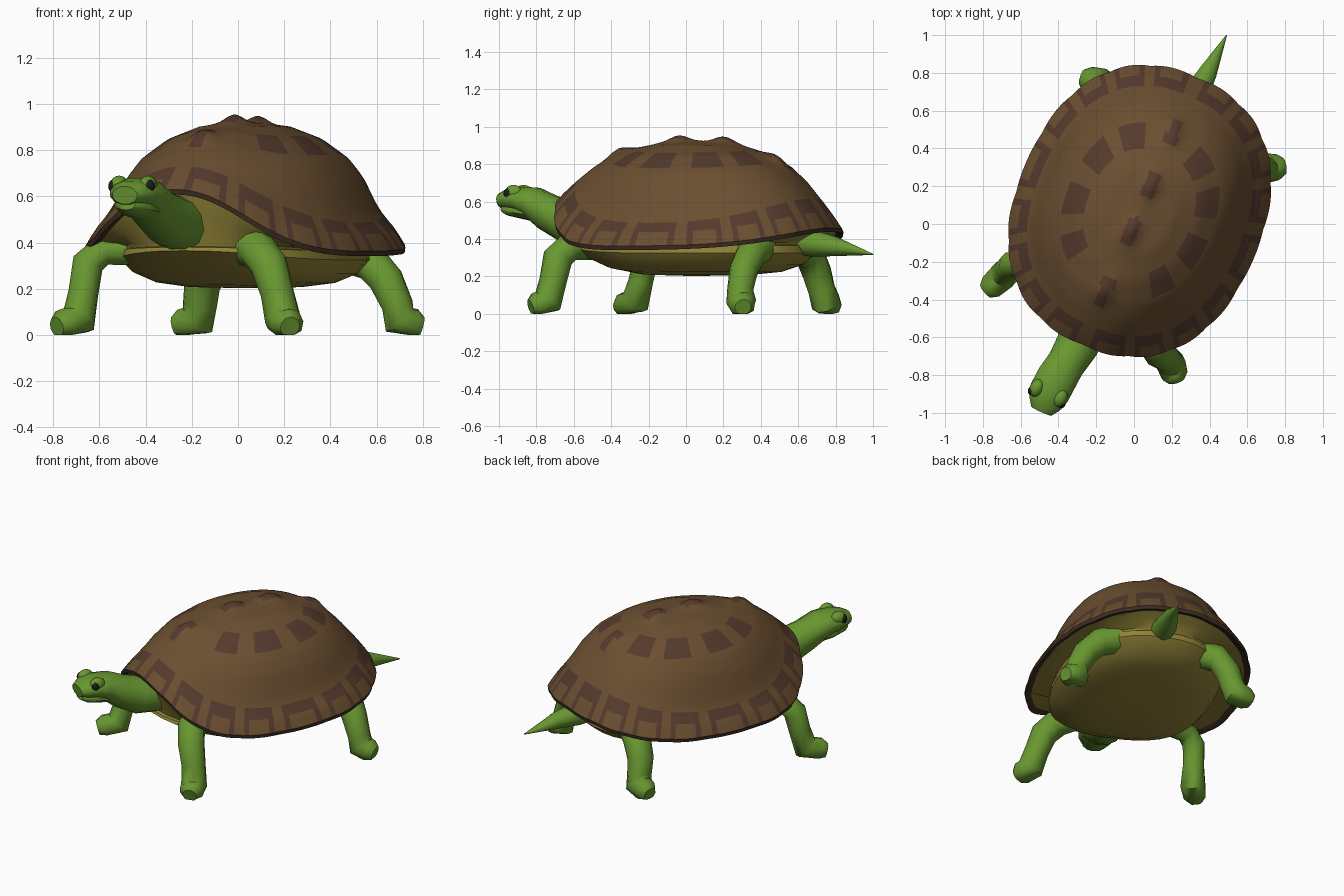
import bpy, bmesh, math
from mathutils import Vector

if "Cube" in bpy.data.objects:
    bpy.data.objects.remove(bpy.data.objects["Cube"])

TURN = math.radians(23.5)
CA, SA = math.cos(TURN), math.sin(TURN)


def world(u, v, z):
    """Body frame (u across, v towards tail) to the turned pose."""
    return Vector((u * CA + v * SA, -u * SA + v * CA, z))


def material(name, rgb):
    m = bpy.data.materials.new(name)
    m.diffuse_color = (*rgb, 1)
    m.use_nodes = True
    m.node_tree.nodes["Principled BSDF"].inputs["Base Color"].default_value = m.diffuse_color
    return m


BROWN = material("shell_brown", (0.145, 0.077, 0.030))
PATCH = material("shell_patch", (0.090, 0.042, 0.026))
DARK = material("shell_rim_dark", (0.045, 0.025, 0.015))
GREEN = material("skin_green", (0.14, 0.31, 0.03))
YELLOW = material("belly_yellow", (0.29, 0.23, 0.04))
BLACK = material("eye_black", (0.012, 0.012, 0.012))


def loft(name, rings, mats, pick=None, angle=35):
    bm = bmesh.new()
    rows = [[bm.verts.new(p) for p in r] for r in rings]
    n = len(rows[0])
    for i in range(len(rows) - 1):
        for j in range(n):
            k = (j + 1) % n
            f = bm.faces.new((rows[i][j], rows[i][k], rows[i + 1][k], rows[i + 1][j]))
            if pick:
                f.material_index = pick(i, j)
    bm.faces.new(rows[0])
    bm.faces.new(rows[-1])
    bmesh.ops.recalc_face_normals(bm, faces=bm.faces)
    me = bpy.data.meshes.new(name)
    bm.to_mesh(me)
    bm.free()
    ob = bpy.data.objects.new(name, me)
    bpy.context.collection.objects.link(ob)
    for m in mats:
        me.materials.append(m)
    bpy.ops.object.select_all(action='DESELECT')
    ob.select_set(True)
    bpy.context.view_layer.objects.active = ob
    bpy.ops.object.shade_smooth_by_angle(angle=math.radians(angle))
    return ob


def tube(name, path, mat, sides=10, angle=50):
    """Path entries: x, y, z, half width and optional half height."""
    pts = [Vector(p[:3]) for p in path]
    rings, q, last = [], None, None
    for i, p in enumerate(path):
        t = (pts[min(i + 1, len(pts) - 1)] - pts[max(i - 1, 0)]).normalized()
        q = t.to_track_quat('Z', 'Y') if q is None else last.rotation_difference(t) @ q
        last = t
        ring = []
        for k in range(sides):
            a = 2 * math.pi * (k + 0.5) / sides
            c = pts[i] + q @ Vector((p[3] * math.cos(a), p[-1] * math.sin(a), 0))
            c.z = max(c.z, 0.0)
            ring.append(c)
        rings.append(ring)
    return loft(name, rings, [mat], angle=angle)


def outline(phi):
    """Rounded shell outline, phi = 0 at the front."""
    s, c = math.sin(phi), math.cos(phi)
    e = 2 / 2.3
    return math.copysign(abs(s) ** e, s), -math.copysign(abs(c) ** e, c)


def rim_z(phi):
    d = math.degrees(abs((phi + math.pi) % (2 * math.pi) - math.pi))
    return 0.36 + 0.27 * math.exp(-(d / 34) ** 2) + 0.10 * math.exp(-((180 - d) / 50) ** 2)


# Domed shell with keel bumps, rim patches and a turned-in lip
STEP, SEG, RINGS = 8, 144, 28
PROFILE = [(0, 1), (.28, .96), (.48, .86), (.64, .71), (.76, .53), (.87, .31), (.95, .13), (1, 0)]
KEEL = (-0.39, -0.04, 0.22, 0.53)


def height(s, phi):
    s = s + 0.055 * math.sin(phi) ** 2 * math.exp(-((s - 0.84) / 0.09) ** 2)
    for (a, ha), (b, hb) in zip(PROFILE, PROFILE[1:]):
        if s <= b:
            return ha + (hb - ha) * (s - a) / (b - a)
    return 0


def shell_ring(s, lift=None):
    ring = []
    for j in range(SEG):
        phi = 2 * math.pi * j / SEG
        a, b = outline(phi)
        k = s * (1 + 0.010 * s ** 8 * (abs(math.sin(math.pi * j / STEP)) - 0.6))
        u, v = 0.652 * k * a, 0.075 + 0.772 * k * b
        zr = rim_z(phi)
        if lift is None:
            z = zr + (0.925 - zr) * height(s, phi)
            z += sum(0.036 * math.exp(-(u / 0.05) ** 2 - ((v - c) / 0.07) ** 2) for c in KEEL)
        else:
            z = zr + lift
        ring.append(world(u, v, z))
    return ring


def shell_colour(i, j):
    if i >= RINGS:
        return 2
    s, phi = (i + 0.5) / RINGS, 2 * math.pi * (j + 0.5) / SEG
    if s > 0.84:                                   # arched rim patches
        edge = j % STEP
        if s < 0.92:
            return 1 if 2 <= edge <= 5 or (edge in (1, 6) and s > 0.87) else 0
        return 1 if edge in (1, 6) else 0
    back = 180 - abs(math.degrees(phi) - 360 * (phi > math.pi))
    if 0.43 < s < 0.6 and any(abs(back - c) < 11 for c in (31, 67, 100, 135)):
        return 1                                   # side row patches
    a, b = outline(phi)
    u, v = 0.652 * s * a, 0.075 + 0.772 * s * b
    return 1 if abs(u) < 0.035 and any(abs(v - c) < 0.075 for c in KEEL) else 0


rings = [shell_ring(max(i / RINGS, 0.005)) for i in range(RINGS + 1)]
rings += [shell_ring(s, l) for s, l in ((0.995, -0.022), (0.95, -0.012), (0.86, 0.06))]
loft("shell", rings, [BROWN, PATCH, DARK], shell_colour)


# Belly plate, and the soft body flaring from the plate to the shell rim
def belly_ring(k, z, front=0.0, follow=0.0, n=36):
    ring = []
    for j in range(n):
        phi = 2 * math.pi * j / n
        a, b = outline(phi)
        u, v = 0.01 + 0.49 * k * a, 0.05 + 0.665 * k * b
        zz = z + front * max(0, -b) ** 3
        u += (0.652 * 0.955 * a - u) * follow
        v += (0.075 + 0.772 * 0.955 * b - v) * follow
        zz += (rim_z(phi) - 0.008 - zz) * follow
        ring.append(world(u, v, zz))
    return ring


loft("belly_plate", [belly_ring(*r) for r in (
    (0.05, .203), (0.45, .207, .01), (0.72, .225, .04), (0.9, .265, .06),
    (1.0, .325, .04), (0.99, .365, .015), (0.9, .375, .015))], [YELLOW], angle=30)
loft("body", [belly_ring(*r) for r in (
    (0.8, .32), (0.95, .335, .03), (0.96, .375, .02, .1), (0.97, .39, 0, .6), (1, .4, 0, 1))], [YELLOW])

# Legs: hip or shoulder, knee, ankle, rounded toe
LEGS = {
    "front_left_leg": [(.02, -.42, .38, .09), (.085, -.61, .37, .085), (.135, -.685, .30, .082),
                       (.17, -.71, .18, .074), (.195, -.74, .065, .08), (.215, -.80, .045, .072),
                       (.225, -.83, .035, .045)],
    "front_right_leg": [(-.40, -.20, .38, .08), (-.58, -.20, .37, .068), (-.65, -.215, .31, .07),
                        (-.67, -.24, .18, .066), (-.69, -.27, .065, .078), (-.755, -.33, .045, .07),
                        (-.785, -.355, .035, .045)],
    "back_left_leg": [(.43, .41, .37, .09), (.57, .35, .32, .085), (.64, .31, .24, .078),
                      (.69, .29, .13, .07), (.70, .295, .065, .08), (.76, .30, .045, .07),
                      (.795, .305, .035, .045)],
    "back_right_leg": [(.02, .56, .36, .09), (-.10, .66, .32, .085), (-.155, .70, .22, .08),
                       (-.165, .725, .13, .074), (-.175, .745, .065, .082), (-.24, .765, .045, .07),
                       (-.275, .775, .035, .045)],
}
for name, path in LEGS.items():
    tube(name, path, GREEN)

# Tail
tube("tail", [(.26, .54, .40, .08), (.33, .69, .375, .07), (.39, .80, .36, .052), (.49, 1.0, .318, .003)], GREEN)

# Neck and head, with a separate lower jaw under the beak
tube("neck_and_head", [
    (-.20, -.42, .47, .13, .12), (-.30, -.64, .495, .118, .115), (-.36, -.74, .545, .105, .10),
    (-.41, -.82, .598, .112, .085), (-.447, -.89, .615, .112, .068), (-.472, -.95, .612, .092, .056),
    (-.49, -.99, .605, .06, .04)], GREEN, 12)
tube("lower_jaw", [
    (-.38, -.77, .54, .085, .055), (-.44, -.87, .555, .09, .048), (-.472, -.945, .56, .07, .036),
    (-.485, -.972, .563, .045, .022)], GREEN)


# Eye bumps and eyes
def ball(name, loc, r, scale, mat):
    bpy.ops.mesh.primitive_uv_sphere_add(segments=12, ring_count=8, radius=r, location=loc)
    ob = bpy.context.object
    ob.name = name
    ob.scale = scale
    ob.rotation_euler.z = -TURN
    ob.data.materials.append(mat)
    bpy.ops.object.shade_smooth()


for side, label in ((-1, "right"), (1, "left")):
    base = Vector((-.452, -.895, .648))
    ball(label + "_eye_bump", base + world(side * .068, 0, 0), .042, (.9, 1.2, 1), GREEN)
    ball(label + "_eye", base + world(side * .086, -.022, -.004), .027, (.8, 1, 1.1), BLACK)
